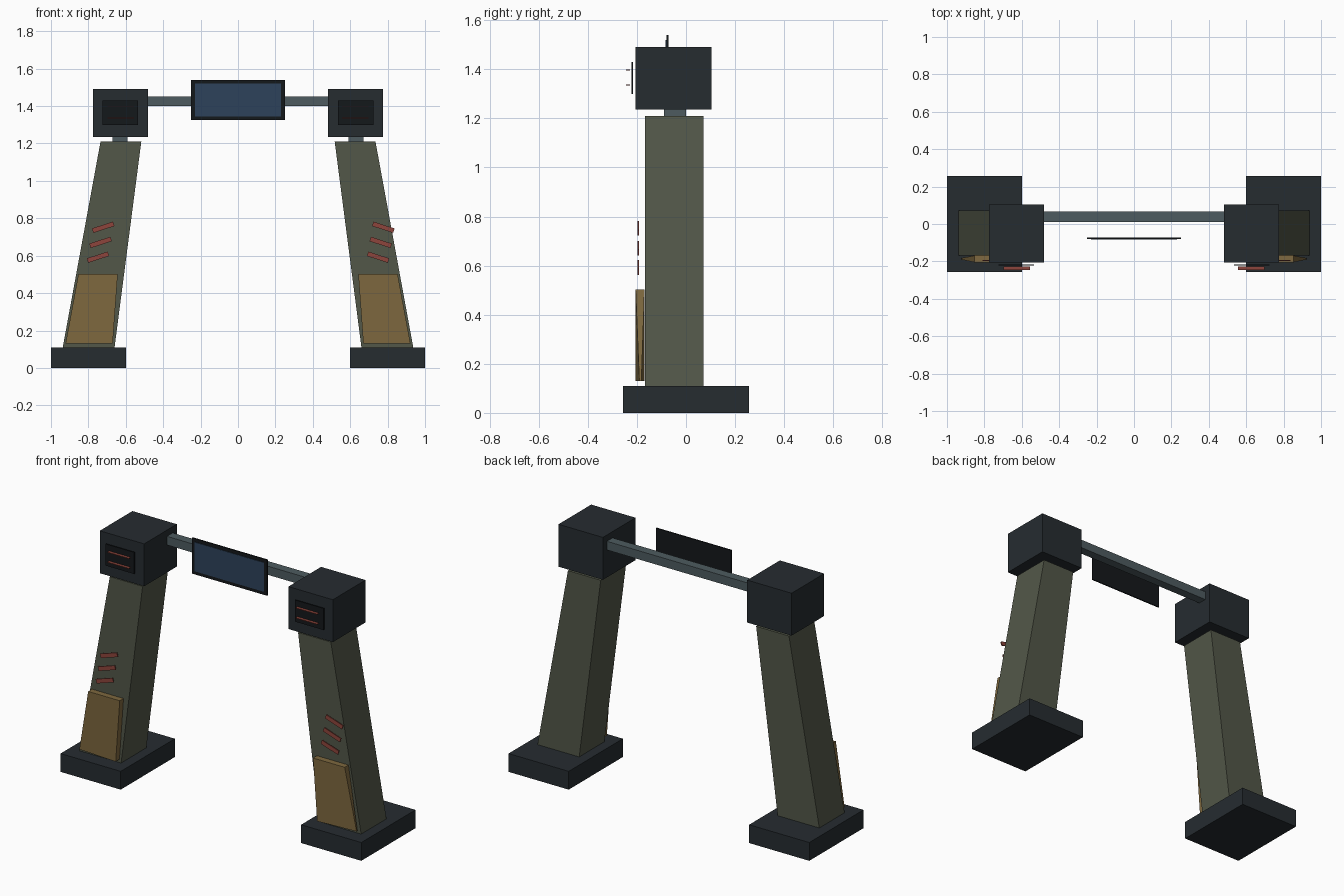
import bpy
from math import radians

if "Cube" in bpy.data.objects:
    bpy.data.objects.remove(bpy.data.objects["Cube"])


def material(name, rgb):
    m = bpy.data.materials.new(name)
    m.diffuse_color = (*rgb, 1)
    m.use_nodes = True
    m.node_tree.nodes["Principled BSDF"].inputs["Base Color"].default_value = m.diffuse_color
    return m


DARK = material("dark_metal", (0.019, 0.025, 0.03))
BLACK = material("black_panel", (0.007, 0.009, 0.011))
GREEN = material("olive_paint", (0.085, 0.095, 0.065))
STEEL = material("steel", (0.075, 0.105, 0.115))
OCHRE = material("ochre_plate", (0.21, 0.14, 0.05))
RED = material("red_mark", (0.27, 0.06, 0.045))
BLUE = material("blue_screen", (0.026, 0.055, 0.105))

FACES = [(0, 1, 2, 3), (7, 6, 5, 4), (0, 4, 5, 1),
         (1, 5, 6, 2), (2, 6, 7, 3), (3, 7, 4, 0)]


def hexa(name, verts, mat):
    """Six-sided solid: four front corners, then the four back corners."""
    mesh = bpy.data.meshes.new(name)
    mesh.from_pydata(verts, [], FACES)
    ob = bpy.data.objects.new(name, mesh)
    bpy.context.collection.objects.link(ob)
    mesh.materials.append(mat)
    # consistent outward normals, also for mirrored corners
    import bmesh
    bm = bmesh.new()
    bm.from_mesh(mesh)
    bmesh.ops.recalc_face_normals(bm, faces=bm.faces)
    bm.to_mesh(mesh)
    bm.free()
    return ob


def box(name, x, y, z, mat):
    """Box from (min, max) ranges, origin at its centre."""
    c = [(r[0] + r[1]) / 2 for r in (x, y, z)]
    h = [abs(r[1] - r[0]) / 2 for r in (x, y, z)]
    corners = [(-1, -1), (1, -1), (1, 1), (-1, 1)]
    ob = hexa(name, [(a * h[0], s * h[1], b * h[2])
                     for s in (-1, 1) for a, b in corners], mat)
    ob.location = c
    return ob


for side, s in (("left", -1), ("right", 1)):
    # foot block
    box(f"{side}_foot", (s * 0.6, s * 1.0), (-0.257, 0.257), (0, 0.11), DARK)

    # leaning tapered leg
    outline = [(0.66, 0.11), (0.937, 0.11), (0.735, 1.21), (0.517, 1.21)]
    hexa(f"{side}_leg", [(s * x, y, z) for y in (-0.168, 0.072) for x, z in outline], GREEN)

    # neck and head block
    box(f"{side}_neck", (s * 0.59, s * 0.67), (-0.09, 0.0), (1.20, 1.245), STEEL)
    box(f"{side}_head", (s * 0.48, s * 0.775), (-0.206, 0.104), (1.235, 1.49), DARK)

    # front panel on the head with two thin slats
    box(f"{side}_head_panel", (s * 0.535, s * 0.725), (-0.222, -0.216), (1.30, 1.43), BLACK)
    for i, z in enumerate((1.336, 1.396)):
        box(f"{side}_head_slat_{i + 1}", (s * 0.555, s * 0.697), (-0.245, -0.228),
            (z - 0.002, z + 0.002), RED)

    # shin plate, pinched at its lower outer corner
    pad = [(0.67, 0.13), (0.922, 0.13), (0.853, 0.503), (0.643, 0.503)]
    ys = [(-0.205, -0.19, -0.205, -0.205), (-0.169, -0.182, -0.169, -0.169)]
    hexa(f"{side}_shin_plate", [(s * x, y, z) for row in ys for (x, z), y in zip(pad, row)], OCHRE)

    # slanted scratch marks
    for i, z in enumerate((0.592, 0.671, 0.752)):
        x = s * 0.749 + 0.014 * i
        mark = box(f"{side}_scratch_{i + 1}", (x - 0.059, x + 0.059), (-0.198, -0.192),
                   (z - 0.0125, z + 0.0125), RED)
        mark.rotation_euler.y = radians(s * 18)

# crossbar and hanging display
box("crossbar", (-0.49, 0.49), (0.012, 0.066), (1.40, 1.452), STEEL)
box("display_frame", (-0.25, 0.25), (-0.08, -0.072), (1.325, 1.54), BLACK)
box("display_screen", (-0.23, 0.23), (-0.083, -0.079), (1.345, 1.52), BLUE)
